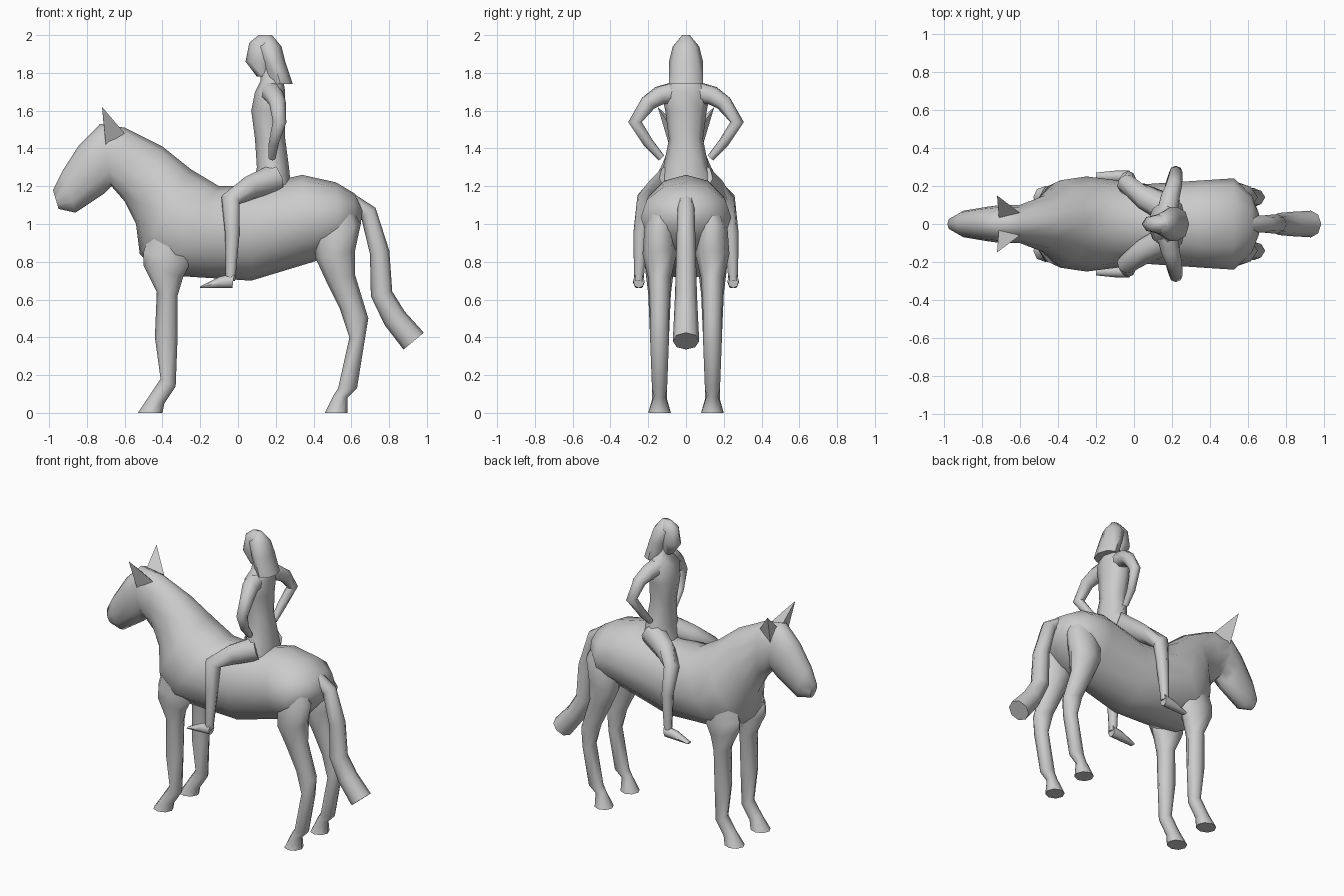
import bpy, bmesh
from math import cos, sin, tau, radians
from mathutils import Vector

old_cube = bpy.data.objects.get("Cube")
if old_cube:
    bpy.data.objects.remove(old_cube)

GREY = (.6, .6, .6, 1)
grey = bpy.data.materials.new("plain_grey")
grey.use_nodes = True
grey.diffuse_color = GREY
grey.node_tree.nodes["Principled BSDF"].inputs["Base Color"].default_value = GREY


def finish(name, bm):
    """Turn a bmesh into a smooth-shaded grey object."""
    bmesh.ops.recalc_face_normals(bm, faces=bm.faces)
    mesh = bpy.data.meshes.new(name)
    bm.to_mesh(mesh)
    bm.free()
    mesh.materials.append(grey)
    part = bpy.data.objects.new(name, mesh)
    bpy.context.collection.objects.link(part)
    bpy.ops.object.select_all(action="DESELECT")
    part.select_set(True)
    bpy.context.view_layer.objects.active = part
    bpy.ops.object.shade_smooth_by_angle(angle=radians(60))


def skin(name, rings):
    """Join equal rings of points into one closed surface."""
    bm = bmesh.new()
    loops = [[bm.verts.new(point) for point in ring] for ring in rings]
    for lower, upper in zip(loops, loops[1:]):
        for i in range(len(lower)):
            bm.faces.new((lower[i - 1], lower[i], upper[i], upper[i - 1]))
    bm.faces.new(loops[0])
    bm.faces.new(loops[-1])
    finish(name, bm)


def ellipse(centre, across, along, sides):
    return [centre + along * cos(tau * i / sides) + across * sin(tau * i / sides)
            for i in range(sides)]


def profile(name, sections, y=0, sides=8):
    """Ellipses spanning two outline points (x, z), each with a half width."""
    rings = []
    for (xa, za), (xb, zb), width in sections:
        start, end = Vector((xa, y, za)), Vector((xb, y, zb))
        rings.append(ellipse((start + end) / 2, Vector((0, width, 0)),
                             (start - end) / 2, sides))
    skin(name, rings)


def stack(name, levels):
    """Level ellipses given as height, front x, back x and half width."""
    profile(name, [((front, z), (back, z), width) for z, front, back, width in levels])


def tube(name, path, thick, thin, mirror=1):
    """Round tube whose radius changes evenly from the first point to the last."""
    points = [Vector((x, mirror * y, z)) for x, y, z in path]
    last = len(points) - 1
    rings = []
    for i, point in enumerate(points):
        direction = points[min(i + 1, last)] - points[max(i - 1, 0)]
        across = direction.cross(Vector((1, 0, .3))).normalized()
        along = across.cross(direction).normalized()
        radius = thick + (thin - thick) * i / last
        rings.append(ellipse(point, across * radius, along * radius, sides=8))
    skin(name, rings)


# Horse head, neck and barrel in one surface
profile("horse_body", [
    ((-.98, 1.18), (-.95, 1.08), .03),
    ((-.93, 1.28), (-.86, 1.06), .07),
    ((-.84, 1.42), (-.71, 1.16), .09),
    ((-.73, 1.53), (-.67, 1.2), .1),
    ((-.6, 1.51), (-.6, 1.12), .1),
    ((-.4, 1.41), (-.54, 1), .15),
    ((-.25, 1.29), (-.52, .84), .23),
    ((-.1, 1.2), (-.4, .73), .25),
    ((.07, 1.2), (.07, .7), .21),
    ((.34, 1.26), (.4, .8), .23),
    ((.52, 1.22), (.53, .85), .24),
    ((.62, 1.16), (.62, .95), .15),
    ((.66, 1.08), (.65, 1), .06)], sides=12)

# Tail, rooted inside the rump and slightly thicker towards the end
tube("horse_tail", [(.54, 0, 1.16), (.69, 0, 1.06), (.75, 0, .85),
                    (.76, 0, .63), (.83, 0, .5), (.93, 0, .38)], thick=.04, thin=.07)

for side, label in ((1, "far"), (-1, "near")):
    # Horse legs, from inside the shoulder or haunch to the hoof
    profile("horse_front_leg_" + label, [
        ((-.43, 1.1), (-.25, 1.05), .03),
        ((-.5, .85), (-.25, .8), .08),
        ((-.5, .78), (-.29, .72), .075),
        ((-.43, .64), (-.32, .62), .06),
        ((-.44, .4), (-.32, .4), .05),
        ((-.41, .18), (-.33, .14), .04),
        ((-.47, .09), (-.39, .05), .04),
        ((-.53, 0), (-.4, 0), .06)], y=side * .14)
    profile("horse_hind_leg_" + label, [
        ((.42, 1.1), (.58, 1.12), .03),
        ((.4, .95), (.65, 1), .08),
        ((.41, .82), (.62, .86), .09),
        ((.47, .69), (.62, .73), .06),
        ((.54, .55), (.69, .5), .05),
        ((.59, .4), (.67, .38), .05),
        ((.53, .13), (.63, .13), .04),
        ((.51, .1), (.58, .08), .03),
        ((.46, 0), (.58, 0), .06)], y=side * .14)

    # Pointed ear
    bm = bmesh.new()
    corners = [bm.verts.new((x, side * y, z)) for x, y, z in (
        (-.72, .15, 1.62), (-.7, .09, 1.42), (-.6, .06, 1.48), (-.71, .03, 1.51))]
    for skipped in corners:
        bm.faces.new([corner for corner in corners if corner != skipped])
    finish("horse_ear_" + label, bm)

    # Rider arm with the hand on the hip
    tube("rider_arm_" + label, [(.17, .04, 1.7), (.19, .14, 1.68), (.21, .2, 1.64),
                                (.22, .27, 1.54), (.19, .2, 1.43), (.18, .13, 1.35)],
         thick=.06, thin=.02, mirror=side)
    # Rider leg and foot
    tube("rider_leg_" + label, [(.2, .07, 1.24), (.06, .14, 1.19), (-.04, .21, 1.13),
                                (-.03, .24, .95), (-.04, .25, .7)],
         thick=.08, thin=.025, mirror=side)
    profile("rider_foot_" + label, [((-.02, .74), (-.03, .66), .03),
                                    ((-.1, .72), (-.1, .66), .03),
                                    ((-.2, .67), (-.2, .66), .02)], y=side * .25)

# Rider torso and neck
stack("rider_torso", [
    (1.2, .08, .28, .15), (1.3, .1, .27, .12), (1.45, .09, .25, .09),
    (1.6, .07, .25, .11), (1.7, .09, .25, .13), (1.76, .12, .24, .08),
    (1.8, .12, .2, .04), (1.86, .12, .2, .04)])

# Rider head
stack("rider_head", [
    (1.78, .1, .17, .03), (1.86, .04, .2, .05), (1.96, .06, .2, .05), (2, .11, .18, .02)])

# Rider hair, flaring out over the shoulders
stack("rider_hair", [
    (1.74, .16, .29, .09), (1.86, .13, .25, .09), (1.94, .1, .23, .07), (2, .13, .18, .02)])
